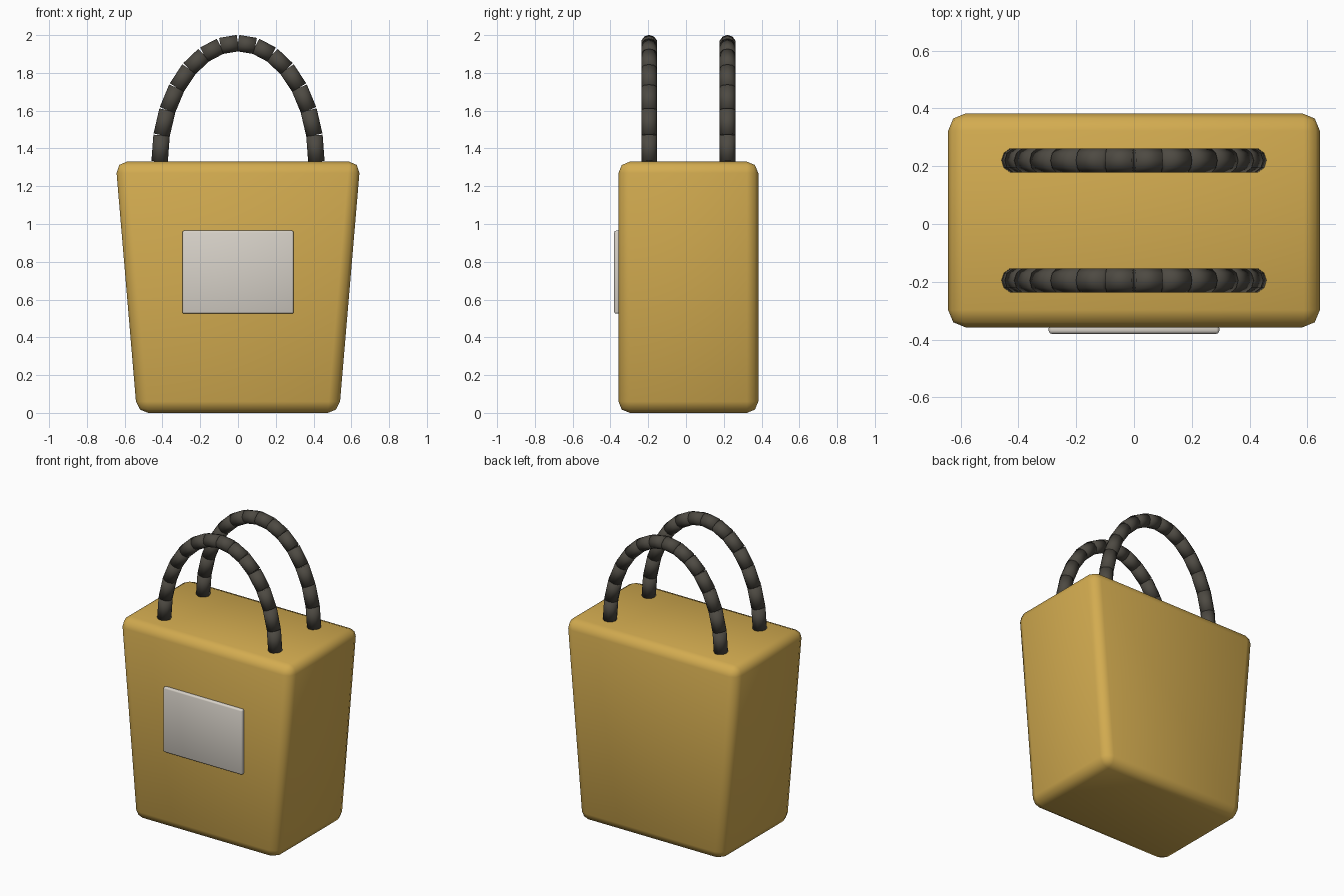
import bpy, bmesh, math
from mathutils import Vector, Matrix

old = bpy.data.objects.get("Cube")
if old:
    bpy.data.objects.remove(old, do_unlink=True)


def material(name, rgb):
    m = bpy.data.materials.new(name)
    m.use_nodes = True
    m.diffuse_color = (*rgb, 1)
    m.node_tree.nodes["Principled BSDF"].inputs["Base Color"].default_value = (*rgb, 1)
    return m


ochre = material("ochre fabric", (0.65, 0.41, 0.08))
charcoal = material("charcoal cord", (0.075, 0.068, 0.055))
pale = material("pale grey label", (0.68, 0.64, 0.58))


def finish(name, bm, mat):
    mesh = bpy.data.meshes.new(name)
    bm.to_mesh(mesh)
    bm.free()
    mesh.materials.append(mat)
    mesh.shade_smooth()
    obj = bpy.data.objects.new(name, mesh)
    bpy.context.collection.objects.link(obj)
    return obj


def rounded_box(name, center, size, bevel, mat, base_scale=1.0):
    bm = bmesh.new()
    bmesh.ops.create_cube(bm, size=1)
    for v in bm.verts:
        if v.co.z < 0:
            v.co.x *= base_scale
        v.co = Vector(a * b for a, b in zip(v.co, size)) + Vector(center)
    obj = finish(name, bm, mat)
    mod = obj.modifiers.new("rounded edges", 'BEVEL')
    mod.width = bevel
    mod.segments = 2
    mod.limit_method = 'NONE'
    return obj


MID_Y = 0.0125
TOP = 1.33

# Tapered bag and its front label
rounded_box("bag_body", (0, MID_Y, TOP / 2), (1.296, 0.74, TOP), 0.06, ochre, 0.826)
rounded_box("front_label", (0, -0.365, 0.745), (0.59, 0.03, 0.44), 0.01, pale)


# Arched handles made of short straight cord pieces
def handle(name, y, pieces=14, radius=0.0435):
    bm = bmesh.new()
    angles = [math.pi * i / pieces for i in range(pieces + 1)]
    path = [Vector((0.415 * math.cos(a), y, TOP + 0.628 * math.sin(a))) for a in angles]
    for a, b in zip(path, path[1:]):
        along = (b - a).normalized()
        side = Vector((0, 1, 0))
        turn = Matrix((side.cross(along), side, along)).transposed().to_4x4()
        turn.translation = (a + b) / 2
        # A corner of the ten-sided section points along y
        spin = Matrix.Rotation(math.pi / 2, 4, 'Z')
        bmesh.ops.create_cone(bm, cap_ends=True, segments=10, radius1=radius,
                              radius2=radius, depth=(b - a).length, matrix=turn @ spin)
    finish(name, bm, charcoal)


handle("front_handle", MID_Y - 0.2075)
handle("back_handle", MID_Y + 0.2075)
